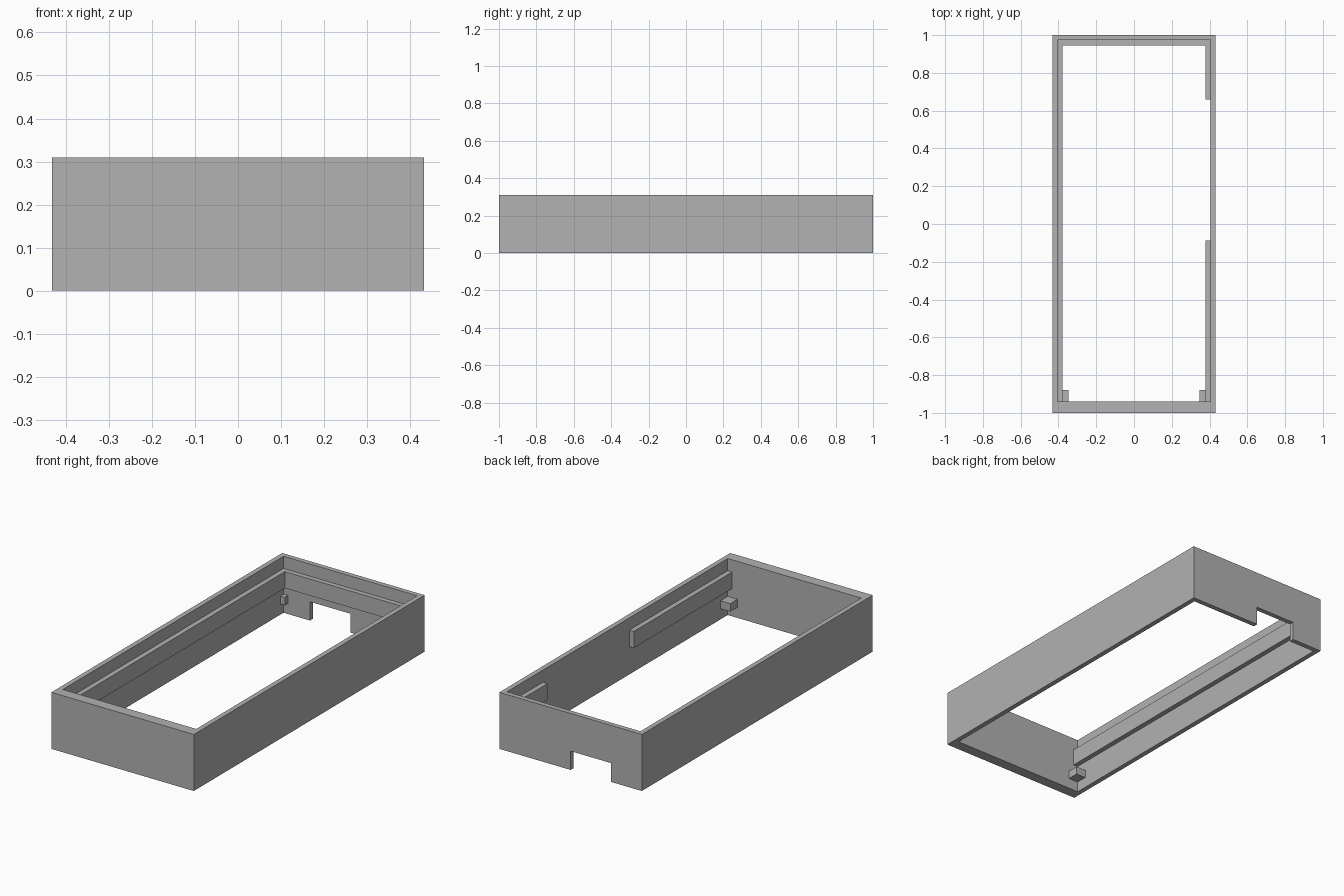
import bpy
import bmesh

cube = bpy.data.objects.get("Cube")
if cube:
    bpy.data.objects.remove(cube, do_unlink=True)

grey = bpy.data.materials.new("plain grey")
grey.use_nodes = True
GREY = (0.445, 0.445, 0.445, 1)
grey.diffuse_color = GREY
grey.node_tree.nodes["Principled BSDF"].inputs["Base Color"].default_value = GREY

# Main dimensions
HALF_X, HALF_Y, HEIGHT = 0.432, 1.0, 0.31
WALL = 0.027
IN_X, IN_BACK, IN_FRONT = HALF_X - WALL, HALF_Y - WALL, -0.94
LEDGE_X, LEDGE_BACK = IN_X - WALL, IN_BACK - WALL
LEDGE_Z = (0.152, 0.243)
PEG_Z = (0.058, 0.102)


def prism(name, outline, z0, z1):
    """Extrude a flat outline upward into a solid."""
    bm = bmesh.new()
    base = bm.faces.new([bm.verts.new((x, y, z0)) for x, y in outline])
    top = bmesh.ops.extrude_face_region(bm, geom=[base])["geom"]
    verts = [v for v in top if isinstance(v, bmesh.types.BMVert)]
    bmesh.ops.translate(bm, verts=verts, vec=(0, 0, z1 - z0))
    bmesh.ops.recalc_face_normals(bm, faces=bm.faces)
    mesh = bpy.data.meshes.new(name)
    bm.to_mesh(mesh)
    bm.free()
    mesh.materials.append(grey)
    obj = bpy.data.objects.new(name, mesh)
    bpy.context.collection.objects.link(obj)
    return obj


def box(name, x0, x1, y0, y1, z0, z1):
    return prism(name, [(x0, y0), (x1, y0), (x1, y1), (x0, y1)], z0, z1)


def cut(target, cutter):
    """Subtract the cutter for good, then drop it."""
    cutter.hide_render = True
    mod = target.modifiers.new("cut", "BOOLEAN")
    mod.operation, mod.solver, mod.object = "DIFFERENCE", "EXACT", cutter
    graph = bpy.context.evaluated_depsgraph_get()
    mesh = bpy.data.meshes.new_from_object(target.evaluated_get(graph))
    target.modifiers.clear()
    target.data = mesh
    bpy.data.objects.remove(cutter, do_unlink=True)


# Open frame with a thicker front wall and a notch low in the back wall
frame = box("frame", -HALF_X, HALF_X, -HALF_Y, HALF_Y, 0, HEIGHT)
cut(frame, box("opening_cutter", -IN_X, IN_X, IN_FRONT, IN_BACK, -0.1, HEIGHT + 0.1))
cut(frame, box("notch_cutter", -0.245, 0, IN_BACK - 0.1, HALF_Y + 0.1, -0.1, 0.103))

# Ledge along the right side, the back and a short piece of the left side
prism("long_ledge", [
    (-IN_X, IN_FRONT), (-LEDGE_X, IN_FRONT), (-LEDGE_X, LEDGE_BACK),
    (LEDGE_X, LEDGE_BACK), (LEDGE_X, 0.66), (IN_X, 0.66),
    (IN_X, IN_BACK), (-IN_X, IN_BACK)], *LEDGE_Z)

# Separate front ledge on the left side
box("left_front_ledge", LEDGE_X, IN_X, IN_FRONT, -0.088, *LEDGE_Z)

# Small support pegs in the corners, below the ledges
for side, sign in (("left", 1), ("right", -1)):
    for end, reach, y0, y1 in (("front", 0.059, IN_FRONT, -0.878),
                               ("back", WALL, LEDGE_BACK, IN_BACK)):
        x0, x1 = sorted((sign * (IN_X - reach), sign * IN_X))
        box(f"{side}_{end}_peg", x0, x1, y0, y1, *PEG_Z)
